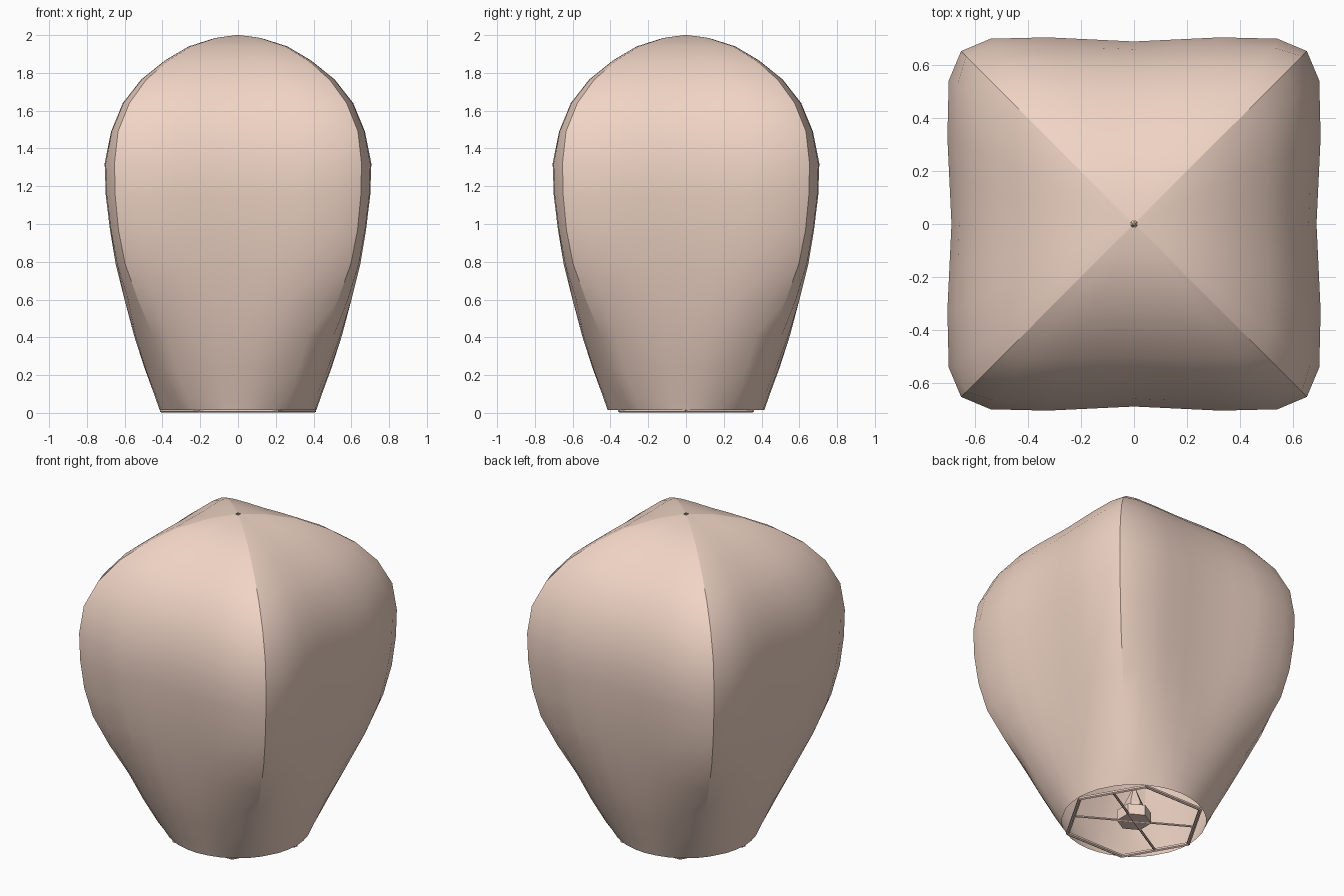
import bpy, bmesh, math
from mathutils import Vector

if "Cube" in bpy.data.objects:
    bpy.data.objects.remove(bpy.data.objects["Cube"])


def finish(name, bm, mat):
    me = bpy.data.meshes.new(name)
    bm.to_mesh(me)
    bm.free()
    ob = bpy.data.objects.new(name, me)
    bpy.context.collection.objects.link(ob)
    me.materials.append(mat)
    return ob


def cone(name, r1, r2, z0, z1, sides, mat):
    bm = bmesh.new()
    bmesh.ops.create_cone(bm, cap_ends=True, segments=sides, radius1=r1, radius2=r2, depth=z1 - z0)
    bmesh.ops.translate(bm, verts=bm.verts, vec=(0, 0, (z0 + z1) / 2))
    return finish(name, bm, mat)


def stick(name, a, b, r, mat):
    a, b = Vector(a), Vector(b)
    bm = bmesh.new()
    bmesh.ops.create_cone(bm, cap_ends=True, segments=6, radius1=r, radius2=r, depth=(b - a).length)
    ob = finish(name, bm, mat)
    ob.location = (a + b) / 2
    ob.rotation_euler = (b - a).to_track_quat('Z', 'Y').to_euler()
    return ob


paper = bpy.data.materials.new("paper")
paper.diffuse_color = (0.87, 0.66, 0.56, 1)
paper.use_nodes = True
paper.node_tree.nodes["Principled BSDF"].inputs["Base Color"].default_value = paper.diffuse_color

# paper envelope: height, seam half-width, panel bulge half-width
rows = [(0.015, 0.293, 0.415), (0.09, 0.33, 0.441), (0.24, 0.39, 0.499),
        (0.41, 0.45, 0.56), (0.60, 0.53, 0.608), (0.79, 0.598, 0.65),
        (0.97, 0.633, 0.678), (1.15, 0.65, 0.70), (1.32, 0.654, 0.706),
        (1.49, 0.635, 0.672), (1.64, 0.575, 0.61), (1.765, 0.485, 0.512),
        (1.865, 0.37, 0.388), (1.94, 0.25, 0.262), (1.985, 0.115, 0.12),
        (2.0, 0.01, 0.0105)]
ts = [-1, -0.83, -0.5, -0.25, 0, 0.25, 0.5, 0.83]
round_f = {0: 1, 0.25: 0.94, 0.5: 0.78, 0.83: 0.35, 1: 0}
square_f = {0: 0.70, 0.25: 0.85, 0.5: 1, 0.83: 0.9, 1: 0}

bm = bmesh.new()
rings = []
for z, c, m in rows:
    w = min(1, max(0, (z - 0.05) / 1.0))
    w = w * w * (3 - 2 * w)
    ring = []
    for side in range(4):
        ca, sa = math.cos(side * math.pi / 2), math.sin(side * math.pi / 2)
        for t in ts:
            f = round_f[abs(t)] * (1 - w) + square_f[abs(t)] * w
            x, y = c * t, -(c + (m - c) * f)
            ring.append(bm.verts.new((x * ca - y * sa, x * sa + y * ca, z)))
    rings.append(ring)
n = len(ts) * 4
for lo, hi in zip(rings, rings[1:]):
    for i in range(n):
        j = (i + 1) % n
        bm.faces.new((lo[i], lo[j], hi[j], hi[i])).smooth = True
# crisp seams between the four panels
for k, (lo, hi) in enumerate(zip(rings, rings[1:])):
    for i in range(0, n, len(ts)):
        if k >= 3:
            bm.edges.get((lo[i], hi[i])).smooth = False
finish("paper_envelope", bm, paper)

# hexagonal frame at the mouth
R, zr = 0.405, 0.012
hexa = [Vector((R * math.cos(i * math.pi / 3), R * math.sin(i * math.pi / 3), zr)) for i in range(6)]
for i in range(6):
    stick(f"frame_stick_{i + 1}", hexa[i], hexa[(i + 1) % 6], 0.011, paper)

# two support wires joining opposite frame sides
for k in (0, 2):
    a = (hexa[k] + hexa[(k + 1) % 6]) / 2
    stick(f"support_wire_{k // 2 + 1}", a, -a + Vector((0, 0, 2 * zr)), 0.007, paper)

# fuel block and flame
cone("fuel_block", 0.1, 0.1, 0.008, 0.075, 6, paper)
cone("flame_base", 0.045, 0.055, 0.075, 0.12, 6, paper)
cone("flame_tip", 0.055, 0.004, 0.12, 0.24, 6, paper)
